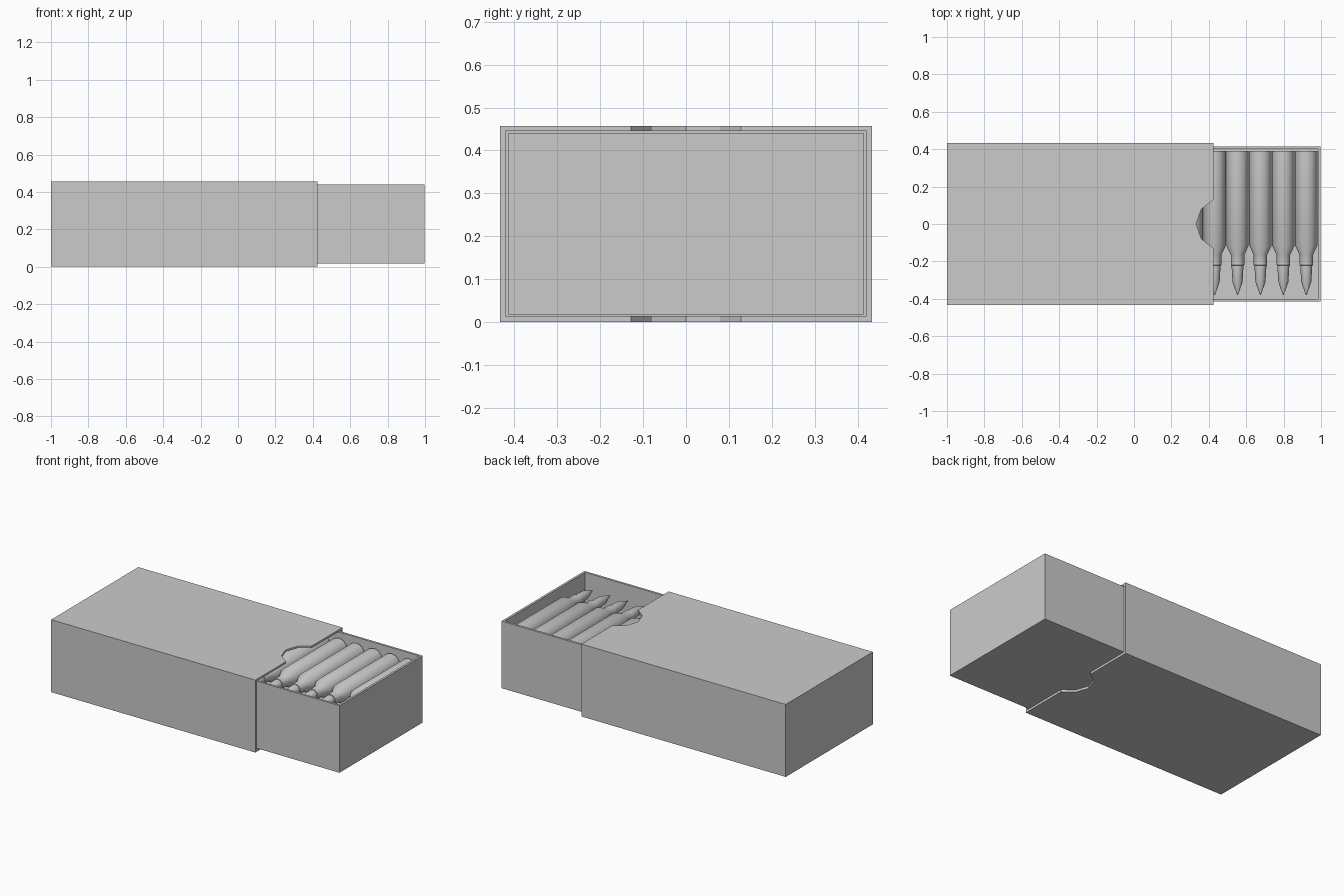
import bpy, bmesh, math

if "Cube" in bpy.data.objects:
    bpy.data.objects.remove(bpy.data.objects["Cube"])


def prism(name, pts, z0, z1):
    """Extrude an xy outline from z0 to z1."""
    bm = bmesh.new()
    face = bm.faces.new([bm.verts.new((x, y, z0)) for x, y in pts])
    top = bmesh.ops.extrude_face_region(bm, geom=[face])["geom"]
    bmesh.ops.translate(bm, vec=(0, 0, z1 - z0),
                        verts=[v for v in top if isinstance(v, bmesh.types.BMVert)])
    bmesh.ops.recalc_face_normals(bm, faces=bm.faces)
    me = bpy.data.meshes.new(name)
    bm.to_mesh(me)
    bm.free()
    ob = bpy.data.objects.new(name, me)
    bpy.context.collection.objects.link(ob)
    return ob


def box(name, x0, x1, y0, y1, z0, z1):
    return prism(name, [(x0, y0), (x1, y0), (x1, y1), (x0, y1)], z0, z1)


def cut(ob, cutter):
    """Subtract a cutter, then remove it."""
    mod = ob.modifiers.new("cut", 'BOOLEAN')
    mod.operation = 'DIFFERENCE'
    mod.solver = 'EXACT'
    mod.object = cutter
    bpy.context.view_layer.objects.active = ob
    bpy.ops.object.modifier_apply(modifier=mod.name)
    bpy.data.objects.remove(cutter)


def round_mesh(name, profile, sides):
    """Revolve (y, radius) rings around the y axis, capped at both ends."""
    bm = bmesh.new()
    rings = [[bm.verts.new((r * math.cos(2 * math.pi * i / sides), y,
                            r * math.sin(2 * math.pi * i / sides)))
              for i in range(sides)] for y, r in profile]
    for a, b in zip(rings, rings[1:]):
        for i in range(sides):
            j = (i + 1) % sides
            bm.faces.new((a[i], a[j], b[j], b[i]))
    bm.faces.new(rings[0])
    bm.faces.new(rings[-1])
    bmesh.ops.recalc_face_normals(bm, faces=bm.faces)
    me = bpy.data.meshes.new(name)
    bm.to_mesh(me)
    bm.free()
    return me


# Outer sleeve: open at the right end, thumb notch through top and bottom
sleeve = box("sleeve", -1, 0.425, -0.434, 0.434, 0, 0.457)
cut(sleeve, box("sleeve_cutter", -0.986, 0.6, -0.421, 0.421, 0.014, 0.445))
cut(sleeve, prism("notch_cutter",
                  [(0.5, -0.128), (0.423, -0.128), (0.36, -0.079), (0.332, 0),
                   (0.36, 0.079), (0.423, 0.128), (0.5, 0.128)], -0.1, 0.6))

# Sliding tray, open on top
tray = box("tray", -0.42, 0.998, -0.414, 0.414, 0.018, 0.441)
cut(tray, box("tray_cutter", -0.406, 0.984, -0.40, 0.40, 0.032, 0.6))

# Bottlenecked rounds lying across the tray, in stacked rows
profile = [(0.39, 0.06), (-0.115, 0.06), (-0.165, 0.036), (-0.22, 0.036),
           (-0.222, 0.032), (-0.31, 0.027), (-0.38, 0.002)]
round_data = round_mesh("round", profile, 12)
pitch = 0.1225
for layer in range(3):
    for i in range(11):
        ob = bpy.data.objects.new(f"round_{layer}_{i}", round_data)
        ob.location = (0.921 - i * pitch, 0, 0.105 + layer * pitch)
        bpy.context.collection.objects.link(ob)
first = bpy.data.objects["round_0_0"]
bpy.ops.object.select_all(action='DESELECT')
first.select_set(True)
bpy.context.view_layer.objects.active = first
bpy.ops.object.shade_smooth_by_angle(angle=math.radians(40))
